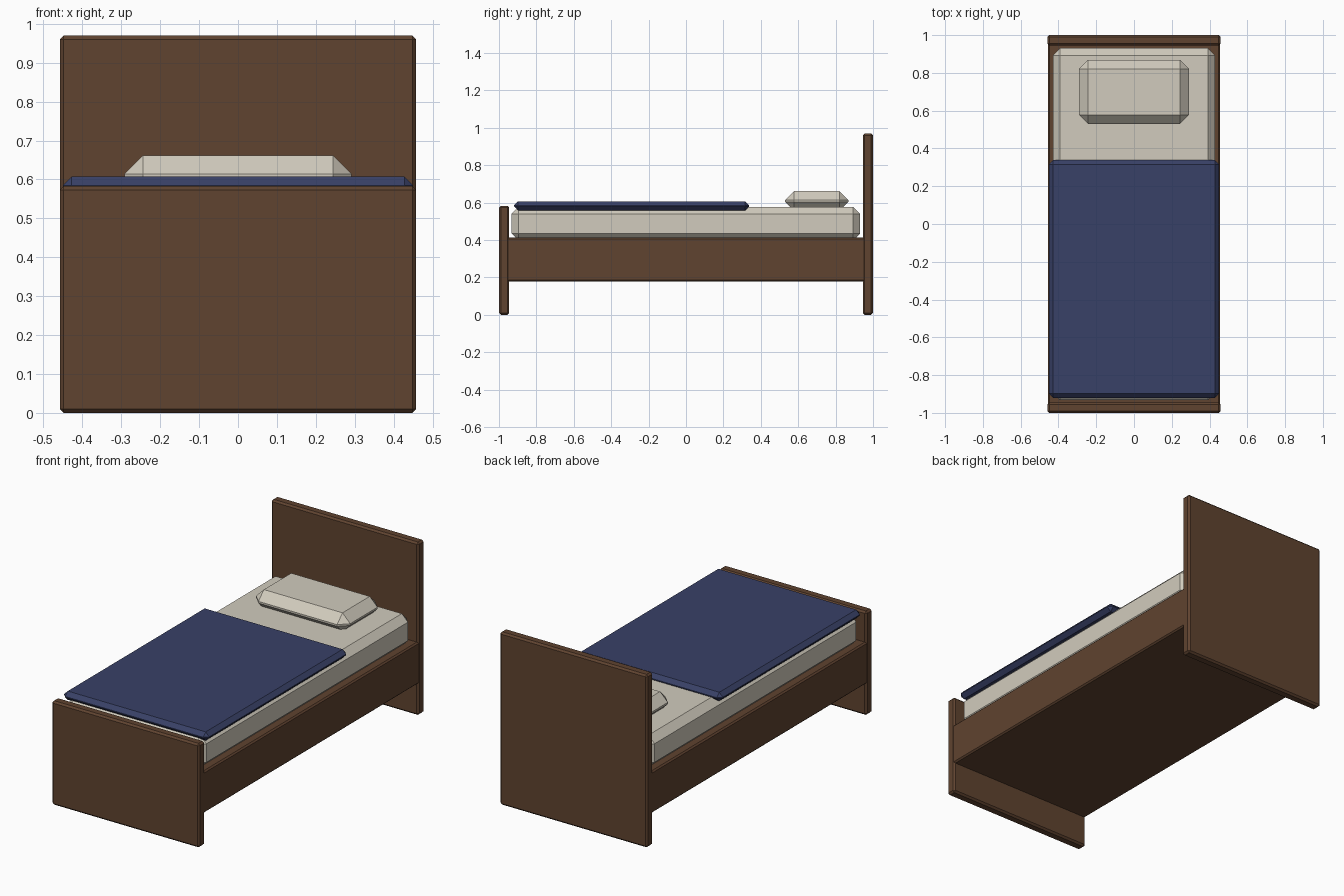
import bpy

if "Cube" in bpy.data.objects:
    bpy.data.objects.remove(bpy.data.objects["Cube"])


def material(name, rgb):
    m = bpy.data.materials.new(name)
    m.diffuse_color = (*rgb, 1.0)
    m.use_nodes = True
    m.node_tree.nodes["Principled BSDF"].inputs["Base Color"].default_value = m.diffuse_color
    return m


wood = material("dark brown wood", (0.115, 0.056, 0.029))
linen = material("cream linen", (0.64, 0.60, 0.51))
navy = material("navy cloth", (0.040, 0.052, 0.135))


def chamfered_box(name, half_x, y, z, bevel, mat):
    """Box spanning +-half_x, y range and z range with flat chamfered edges."""
    bpy.ops.mesh.primitive_cube_add(size=1)
    ob = bpy.context.object
    ob.name = name
    ob.location = (0, (y[0] + y[1]) / 2, (z[0] + z[1]) / 2)
    ob.scale = (2 * half_x, y[1] - y[0], z[1] - z[0])
    bpy.ops.object.transform_apply(location=True, rotation=False, scale=True)
    mod = ob.modifiers.new("chamfer", 'BEVEL')
    mod.width = bevel
    mod.segments = 1
    mod.limit_method = 'NONE'
    ob.data.materials.append(mat)
    return ob


# Wooden frame
chamfered_box("headboard", 0.458, (0.945, 1.0), (0, 0.97), 0.01, wood)
chamfered_box("footboard", 0.458, (-1.0, -0.945), (0, 0.583), 0.01, wood)
chamfered_box("bed_base", 0.456, (-0.965, 0.965), (0.177, 0.412), 0.008, wood)

# Bedding
chamfered_box("mattress", 0.43, (-0.933, 0.931), (0.397, 0.577), 0.038, linen)
chamfered_box("blanket", 0.45, (-0.92, 0.338), (0.558, 0.607), 0.022, navy)
chamfered_box("pillow", 0.292, (0.53, 0.868), (0.556, 0.662), 0.048, linen)
